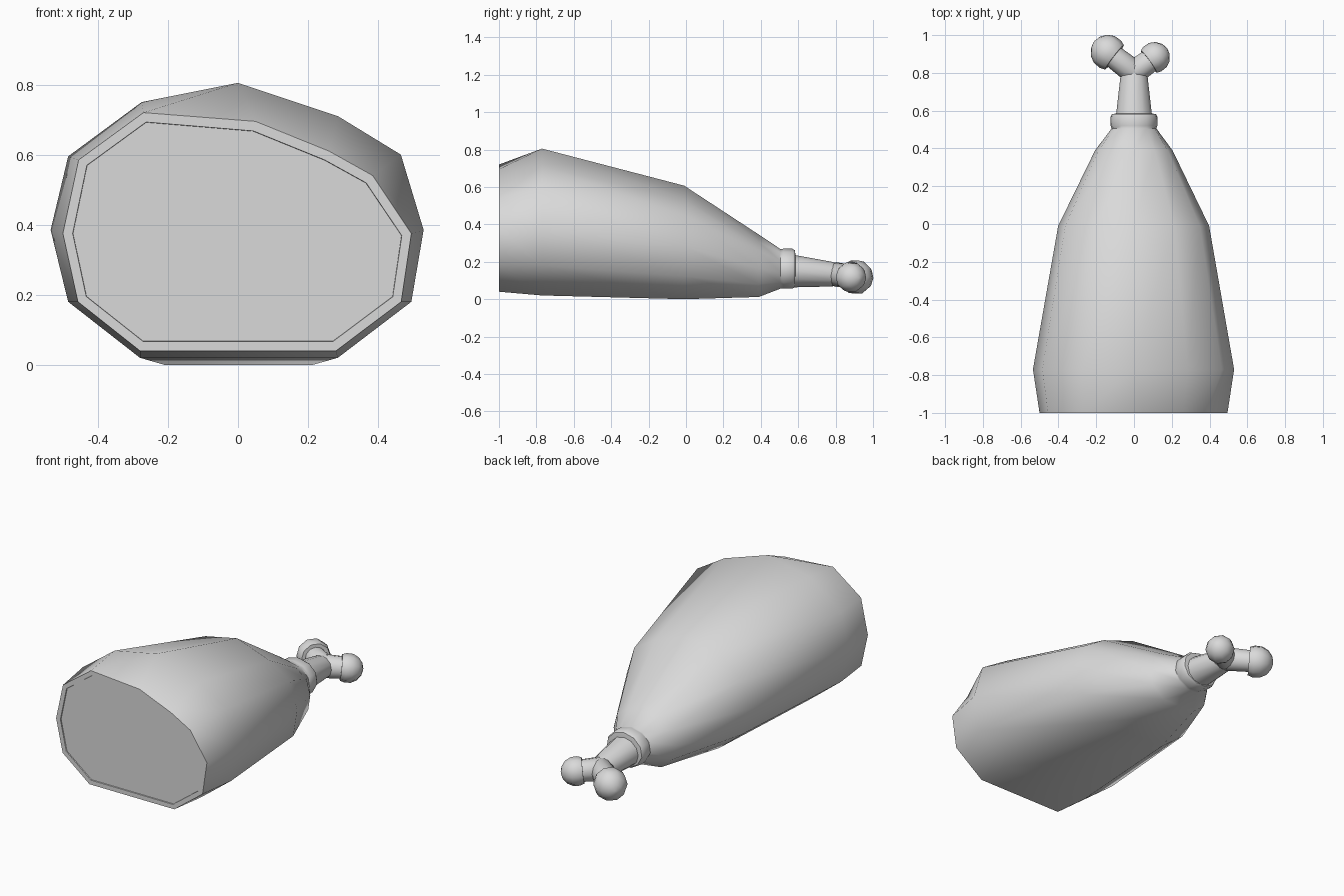
import bpy, bmesh, math
from mathutils import Vector

if "Cube" in bpy.data.objects:
    bpy.data.objects.remove(bpy.data.objects["Cube"])

grey = bpy.data.materials.new("light_grey")
grey.use_nodes = True
grey.diffuse_color = (0.7, 0.7, 0.7, 1)
grey.node_tree.nodes["Principled BSDF"].inputs["Base Color"].default_value = (0.7, 0.7, 0.7, 1)


def finish(name, bm, angle=45):
    bmesh.ops.recalc_face_normals(bm, faces=bm.faces)
    mesh = bpy.data.meshes.new(name)
    bm.to_mesh(mesh)
    bm.free()
    mesh.materials.append(grey)
    obj = bpy.data.objects.new(name, mesh)
    bpy.context.collection.objects.link(obj)
    bpy.ops.object.select_all(action='DESELECT')
    obj.select_set(True)
    bpy.context.view_layer.objects.active = obj
    bpy.ops.object.shade_smooth_by_angle(angle=math.radians(angle))


def loft(bm, rings):
    """Skin a list of closed rings and cap both ends; returns the first cap."""
    loops = [[bm.verts.new(p) for p in ring] for ring in rings]
    n = len(loops[0])
    for a, b in zip(loops, loops[1:]):
        for i in range(n):
            j = (i + 1) % n
            bm.faces.new((a[i], a[j], b[j], b[i]))
    bm.faces.new(loops[-1])
    return bm.faces.new(loops[0])


def oval(y, rx, bottom, top, n=11):
    """Ring whose second point is at the top, to match the meat sections."""
    mid, rz = (top + bottom) / 2, (top - bottom) / 2
    turns = [2 * math.pi * (i - 1) / n for i in range(n)]
    return [(rx * math.sin(t), y, mid + rz * math.cos(t)) for t in turns]


def tube(bm, start, end, profile, n=12):
    """Revolve (distance, radius) pairs around the axis from start to end."""
    axis = (end - start).normalized()
    side = axis.cross(Vector((0, 0, 1))).normalized()
    up = side.cross(axis)
    loft(bm, [[start + axis * d + r * (side * math.cos(2 * math.pi * i / n)
                                       + up * math.sin(2 * math.pi * i / n))
               for i in range(n)] for d, r in profile])


# Meat: cut end, widest section, then scaled sections towards the shank
cut_end = [(-.27, .72), (.05, .695), (.26, .61), (.385, .54), (.495, .375), (.466, .18),
           (.28, .04), (-.28, .04), (-.457, .18), (-.5, .375), (-.455, .585)]
wide = [(-.275, .75), (0, .805), (.285, .71), (.465, .6), (.53, .385), (.495, .18),
        (.285, .02), (-.28, .02), (-.485, .18), (-.535, .385), (-.485, .595)]


def section(y, half_width, bottom, top):
    return [(x / .533 * half_width, y, bottom + (z - .02) / .785 * (top - bottom)) for x, z in wide]


bm = bmesh.new()
cap = loft(bm, [[(x, -1, z) for x, z in cut_end], [(x, -.77, z) for x, z in wide],
                section(-.01, .4, 0, .607), section(.39, .205, .012, .345),
                # Collar where the meat closes round the bone
                oval(.505, .12, .052, .268), oval(.52, .125, .052, .27),
                oval(.568, .125, .052, .27), oval(.582, .117, .06, .262),
                oval(.585, .095, .08, .24)])
# Rind border round the slightly sunken cut face
bm.normal_update()
bmesh.ops.recalc_face_normals(bm, faces=bm.faces)
bmesh.ops.inset_region(bm, faces=[cap], thickness=.028, depth=0)
bmesh.ops.inset_region(bm, faces=[cap], thickness=.001, depth=-.006)
finish("meat", bm)

# Bone shaft
bm = bmesh.new()
loft(bm, [oval(.56, .097, .063, .24, 12), oval(.78, .072, .068, .2, 12),
          oval(.83, .05, .08, .185, 12)])
finish("bone_shaft", bm)

# Forked bone end: a branch and a rounded knob on each side
for side, tip, radius in (("right", (-.138, .909, .118), .093), ("left", (.109, .882, .118), .082)):
    root = Vector((0, .803, .132))
    tip = Vector(tip)
    length = (tip - root).length
    bm = bmesh.new()
    tube(bm, root, tip, [(-.025, .045), (0, .066), (length, .06)])
    finish(side + "_branch", bm)
    bm = bmesh.new()
    arc = [math.radians(a) for a in (118, 100, 75, 50, 25, 5)]
    tube(bm, root, tip, [(length + radius * math.cos(a), radius * math.sin(a)) for a in arc], 10)
    finish(side + "_knob", bm)
